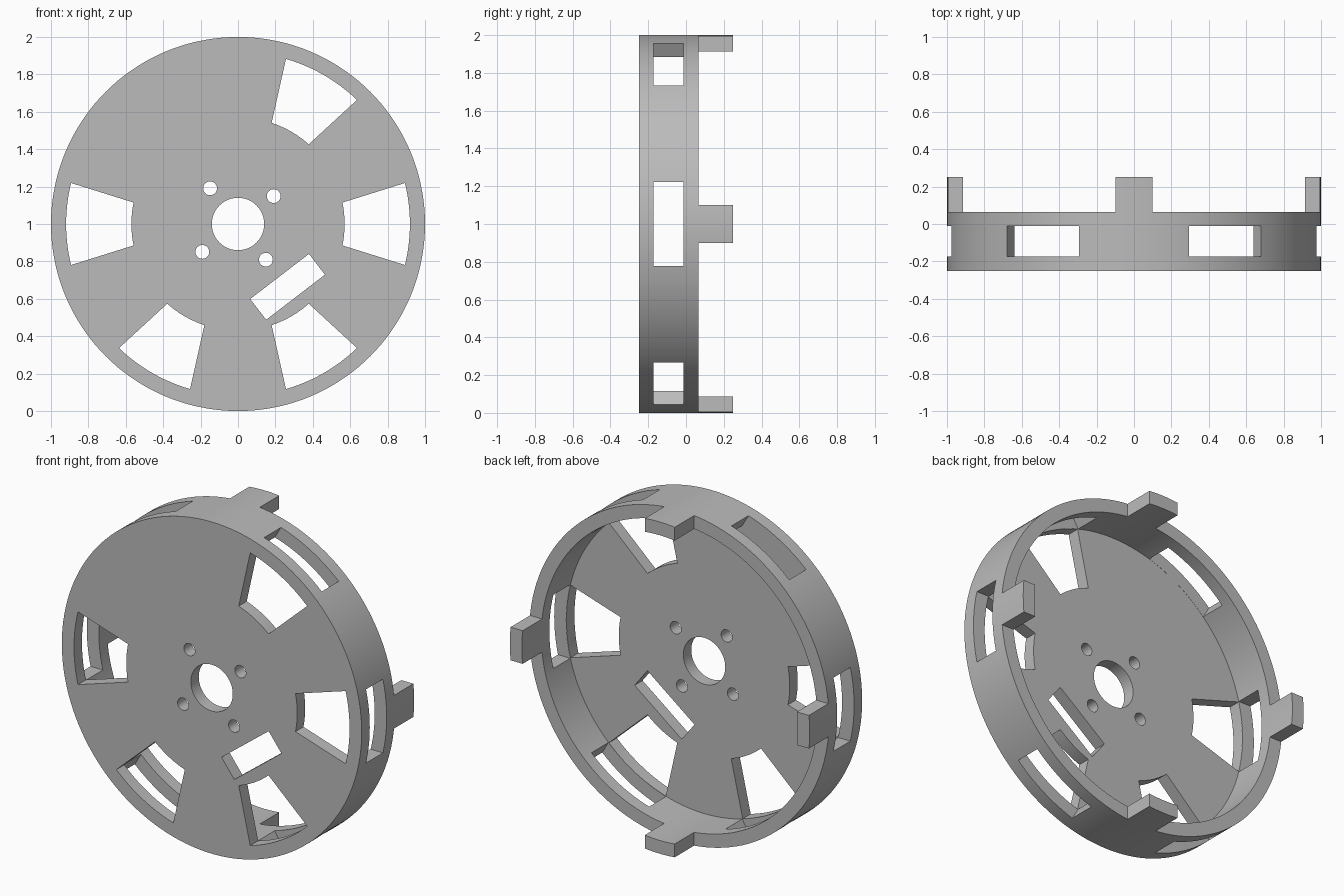
import bpy
import bmesh
from math import sin, cos, radians, pi

FRONT, PLATE, RIM, BACK = -0.25, -0.174, 0.065, 0.25
R, BORE = 1.0, 0.92

cube = bpy.data.objects.get("Cube")
if cube:
    bpy.data.objects.remove(cube, do_unlink=True)

grey = bpy.data.materials.new("plain grey")
grey.use_nodes = True
colour = (0.5, 0.5, 0.5, 1)
grey.diffuse_color = colour
grey.node_tree.nodes["Principled BSDF"].inputs["Base Color"].default_value = colour


def arc(r, a0, a1, n):
    """Points on an arc, angles in degrees, both ends included."""
    steps = [radians(a0 + (a1 - a0) * i / n) for i in range(n + 1)]
    return [(r * cos(a), r * sin(a)) for a in steps]


def circle(r, n, cx=0, cz=0):
    return [(cx + r * cos(2 * pi * i / n), cz + r * sin(2 * pi * i / n)) for i in range(n)]


def box(x0, x1, z0, z1):
    return [(x0, z0), (x1, z0), (x1, z1), (x0, z1)]


def turn(pts, deg, cx=0, cz=0):
    c, s = cos(radians(deg)), sin(radians(deg))
    return [(cx + x * c - z * s, cz + x * s + z * c) for x, z in pts]


def prism(name, pts, y0, y1):
    """Outline in the wheel plane, extruded along the axle."""
    bm = bmesh.new()
    face = bm.faces.new([bm.verts.new((x, y0, z + R)) for x, z in pts])
    new = bmesh.ops.extrude_face_region(bm, geom=[face])["geom"]
    moved = [v for v in new if isinstance(v, bmesh.types.BMVert)]
    bmesh.ops.translate(bm, verts=moved, vec=(0, y1 - y0, 0))
    bmesh.ops.recalc_face_normals(bm, faces=bm.faces)
    mesh = bpy.data.meshes.new(name)
    bm.to_mesh(mesh)
    bm.free()
    mesh.materials.append(grey)
    obj = bpy.data.objects.new(name, mesh)
    bpy.context.collection.objects.link(obj)
    return obj


wheel = prism("slotted_wheel", circle(R, 144), FRONT, BACK)
bpy.context.view_layer.objects.active = wheel
wheel.select_set(True)


def cut(pts, y0, y1):
    cutter = prism("cutter", pts, y0, y1)
    cutter.hide_render = True
    mod = wheel.modifiers.new("cut", "BOOLEAN")
    mod.operation, mod.solver, mod.object = "DIFFERENCE", "EXACT", cutter
    bpy.ops.object.modifier_apply(modifier=mod.name)
    bpy.data.objects.remove(cutter, do_unlink=True)


# hollow drum behind the face plate
cut(circle(BORE, 144), PLATE, BACK + 0.1)

# trim the rim between the four tabs
for k in range(4):
    cut(turn(box(0.1, 1.2, 0.1, 1.2), 90 * k), RIM, BACK + 0.1)

# six slots through the rim
for k in range(6):
    cut(turn(box(0.8, 1.2, -0.222, 0.222), 60 * k), PLATE + 0.001, -0.012)

# tapered windows in the face plate, one position left solid
window = arc(BORE - 0.001, -13.8, 13.8, 12) + arc(0.57, 11.6, -11.6, 10)
for k in (0, 1, 3, 4, 5):
    cut(turn(window, 60 * k), FRONT - 0.1, PLATE + 0.05)

# axle hole, bolt holes and the slanted rectangular opening
cut(circle(0.14, 64), FRONT - 0.1, 0)
for k in range(4):
    a = radians(38 + 90 * k)
    cut(circle(0.037, 32, 0.242 * cos(a), 0.242 * sin(a)), FRONT - 0.1, 0)
cut(turn(box(-0.198, 0.198, -0.07, 0.07), 37.5, 0.265, -0.336), FRONT - 0.1, 0)

bpy.ops.object.shade_smooth_by_angle(angle=radians(30))
